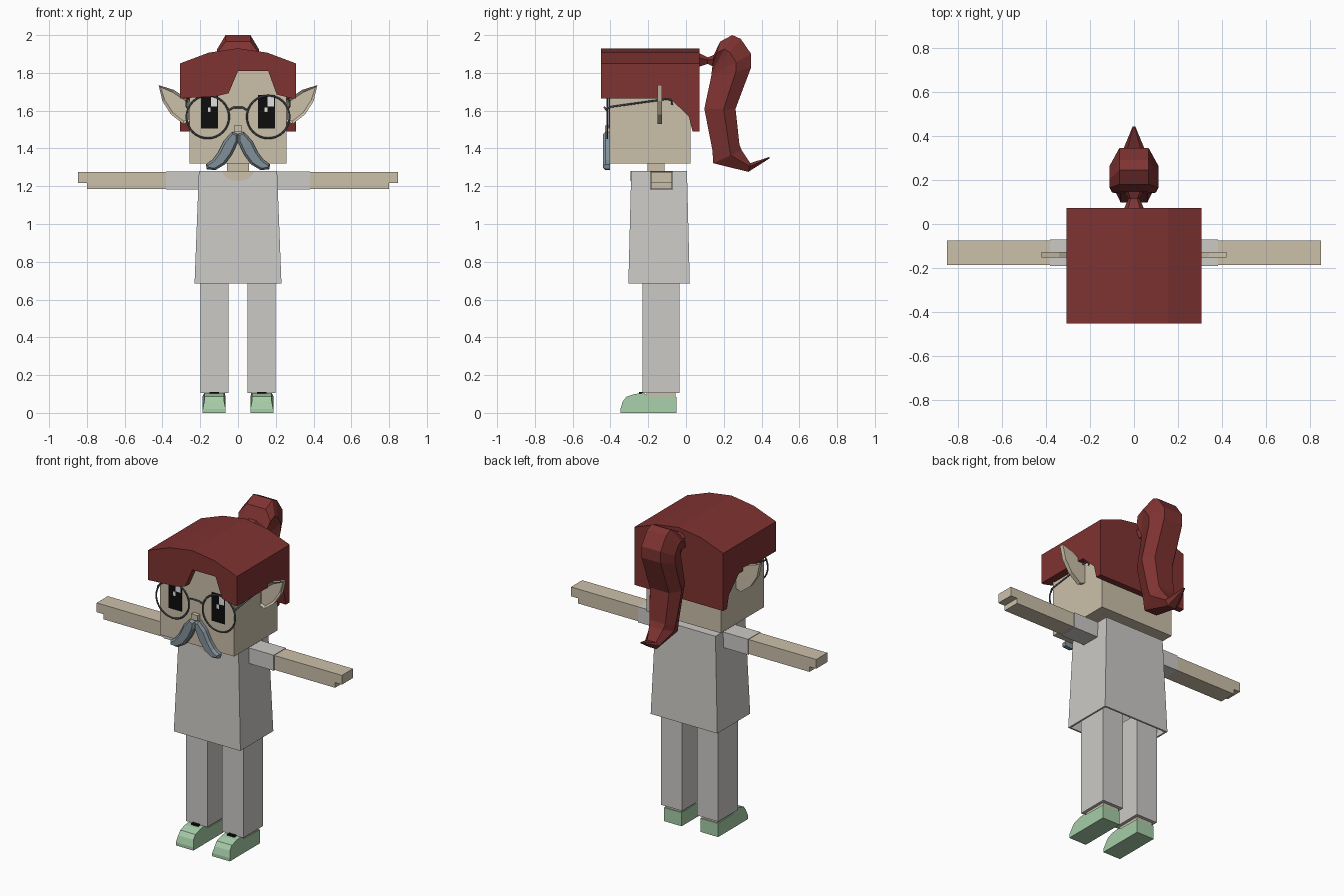
import bpy, bmesh, math
from mathutils import Vector

cube = bpy.data.objects.get("Cube")
if cube:
    bpy.data.objects.remove(cube, do_unlink=True)


def material(name, r, g, b):
    m = bpy.data.materials.new(name)
    m.use_nodes = True
    m.diffuse_color = (r, g, b, 1)
    bsdf = next(n for n in m.node_tree.nodes if n.type == 'BSDF_PRINCIPLED')
    bsdf.inputs["Base Color"].default_value = (r, g, b, 1)
    bsdf.inputs["Roughness"].default_value = 0.8
    return m


SKIN = material("skin", 0.6, 0.53, 0.4)
CLOTH = material("pale_cloth", 0.6, 0.59, 0.565)
HAIR = material("red_hair", 0.21, 0.033, 0.031)
SHOE = material("mint_shoe", 0.38, 0.61, 0.39)
GREY = material("blue_grey_moustache", 0.22, 0.28, 0.32)
METAL = material("dark_metal", 0.09, 0.107, 0.127)
BLACK = material("black", 0.004, 0.004, 0.004)
WHITE = material("white", 0.75, 0.75, 0.75)


def finish(name, bm, mat):
    bmesh.ops.recalc_face_normals(bm, faces=bm.faces)
    me = bpy.data.meshes.new(name)
    bm.to_mesh(me)
    bm.free()
    me.materials.append(mat)
    ob = bpy.data.objects.new(name, me)
    bpy.context.scene.collection.objects.link(ob)
    return ob


def prism(name, pts, axis, a, b, mat, inset=0, depth=0):
    """Extrude a 2D outline along x (outline in y, z) or y (outline in x, z)."""
    bm = bmesh.new()
    place = (lambda p, t: (t, *p)) if axis == 'x' else (lambda p, t: (p[0], t, p[1]))
    lo = [bm.verts.new(place(p, a)) for p in pts]
    hi = [bm.verts.new(place(p, b)) for p in pts]
    front = bm.faces.new(lo)
    bm.faces.new(hi)
    for i in range(len(pts)):
        j = (i + 1) % len(pts)
        bm.faces.new((lo[i], lo[j], hi[j], hi[i]))
    bmesh.ops.recalc_face_normals(bm, faces=bm.faces)
    if inset:
        bmesh.ops.inset_region(bm, faces=[front], thickness=inset, depth=depth)
    return finish(name, bm, mat)


def box(name, x, y, z, mat):
    outline = [(y[0], z[0]), (y[1], z[0]), (y[1], z[1]), (y[0], z[1])]
    return prism(name, outline, 'x', x[0], x[1], mat)


def side_box(name, s, x, y, z, mat):
    return box(name, (s * x[0], s * x[1]), y, z, mat)


def apply_modifier(ob, mod):
    bpy.context.view_layer.objects.active = ob
    bpy.ops.object.modifier_apply(modifier=mod.name)


def wire(name, pts, radius, mat):
    cu = bpy.data.curves.new(name, 'CURVE')
    cu.dimensions = '3D'
    cu.bevel_depth = radius
    cu.bevel_resolution = 1
    sp = cu.splines.new('POLY')
    sp.points.add(len(pts) - 1)
    for p, co in zip(sp.points, pts):
        p.co = (*co, 1)
    cu.materials.append(mat)
    ob = bpy.data.objects.new(name, cu)
    bpy.context.scene.collection.objects.link(ob)
    bpy.ops.object.select_all(action='DESELECT')
    ob.select_set(True)
    bpy.context.view_layer.objects.active = ob
    bpy.ops.object.convert(target='MESH')


# Head, neck and nose
box("head", (-0.257, 0.257), (-0.405, 0.024), (1.32, 1.815), SKIN)
box("neck", (-0.058, 0.058), (-0.205, -0.115), (1.2, 1.33), SKIN)
box("nose", (-0.022, 0.022), (-0.43, -0.4), (1.487, 1.522), SKIN)

# Shirt: tapered shell, open at the hem
bm = bmesh.new()
rings = []
for z, x, y0, y1 in ((0.685, 0.23, -0.305, 0.02), (1.28, 0.207, -0.29, 0.005)):
    rings.append([bm.verts.new((px, py, z)) for px, py in ((-x, y0), (x, y0), (x, y1), (-x, y1))])
for i in range(4):
    j = (i + 1) % 4
    bm.faces.new((rings[0][i], rings[0][j], rings[1][j], rings[1][i]))
bm.faces.new(rings[1])
shirt = finish("shirt", bm, CLOTH)
mod = shirt.modifiers.new("thickness", 'SOLIDIFY')
mod.thickness = 0.015
apply_modifier(shirt, mod)

# Neckline scoop
scoop = [(0.083 * math.cos(t), 1.281 - 0.053 * math.sin(t))
         for t in (math.pi * i / 8 for i in range(9))]
prism("neckline", scoop, 'y', -0.295, -0.287, SKIN)

# Limbs, shoes, ears, moustache halves
shoe_outline = [(-0.05, 0), (-0.05, 0.085), (-0.2, 0.088), (-0.225, 0.105), (-0.27, 0.1),
                (-0.315, 0.086), (-0.335, 0.06), (-0.347, 0.02), (-0.347, 0)]
ear_outline = [(0.25, 1.655), (0.265, 1.66), (0.34, 1.71), (0.42, 1.735), (0.4, 1.65),
               (0.355, 1.58), (0.29, 1.53), (0.25, 1.545)]
moustache_outline = [(0, 1.475), (0.03, 1.488), (0.075, 1.44), (0.105, 1.38), (0.135, 1.34),
                     (0.17, 1.315), (0.165, 1.29), (0.12, 1.285), (0.07, 1.315),
                     (0.03, 1.37), (0, 1.435)]
for s, side in ((1, "left"), (-1, "right")):
    side_box(side + "_sleeve", s, (0.195, 0.38), (-0.19, -0.07), (1.182, 1.279), CLOTH)
    side_box(side + "_arm", s, (0.37, 0.8), (-0.185, -0.075), (1.186, 1.276), SKIN)
    side_box(side + "_fingers", s, (0.8, 0.847), (-0.185, -0.075), (1.218, 1.276), SKIN)
    side_box(side + "_leg", s, (0.051, 0.198), (-0.23, -0.035), (0.105, 0.76), CLOTH)
    side_box(side + "_ankle", s, (0.07, 0.18), (-0.21, -0.055), (0.07, 0.115), SKIN)
    side_box(side + "_shoe_lace", s, (0.1, 0.15), (-0.25, -0.22), (0.09, 0.111), BLACK)
    shoe = prism(side + "_shoe", shoe_outline, 'x', s * 0.065, s * 0.187, SHOE)
    for v in shoe.data.vertices:
        if v.co.y < -0.21 and v.co.z > 0.05:
            v.co.x = s * 0.126 + (v.co.x - s * 0.126) * 0.86
    mirrored = [(s * x, z) for x, z in ear_outline]
    prism(side + "_ear", mirrored, 'y', -0.152, -0.126, SKIN, 0.014, -0.01)
    mirrored = [(s * x, z) for x, z in moustache_outline]
    prism(side + "_moustache", mirrored, 'y', -0.425, -0.403, GREY, 0.012, 0.015)

    # Eyes, with the highlights on the same side of both
    cx = s * 0.15
    box(side + "_eye", (cx - 0.045, cx + 0.045), (-0.409, -0.402), (1.505, 1.682), BLACK)
    box(side + "_eye_highlight", (cx + 0.007, cx + 0.04), (-0.411, -0.404), (1.622, 1.676), WHITE)
    box(side + "_eye_spark", (cx - 0.01, cx + 0.005), (-0.411, -0.404), (1.592, 1.618), WHITE)

    # Glasses
    bpy.ops.mesh.primitive_torus_add(location=(s * 0.16, -0.417, 1.567),
                                     rotation=(math.pi / 2, 0, 0), major_radius=0.113,
                                     minor_radius=0.005, major_segments=32, minor_segments=6)
    rim = bpy.context.object
    rim.name = side + "_glasses_rim"
    rim.data.materials.append(METAL)
    bpy.ops.object.shade_smooth_by_angle()
    wire(side + "_glasses_arm", [(s * 0.262, -0.417, 1.61), (s * 0.272, -0.4, 1.62),
                                 (s * 0.272, -0.1, 1.662), (s * 0.272, -0.078, 1.655),
                                 (s * 0.272, -0.073, 1.63)], 0.005, METAL)

wire("glasses_bridge", [(-0.052, -0.417, 1.6), (-0.025, -0.432, 1.617), (0.025, -0.432, 1.617),
                        (0.052, -0.417, 1.6)], 0.005, METAL)

# Hair cap: arched block, hollowed for the head, trimmed at the sides and fringe
hair = prism("hair_cap", [(-0.307, 1.49), (0.307, 1.49), (0.307, 1.85), (0.155, 1.907),
                          (0, 1.93), (-0.155, 1.907), (-0.307, 1.85)], 'y', -0.45, 0.072, HAIR)
cutters = [
    prism("side_trim", [(-0.6, 1.4), (-0.6, 1.665), (-0.085, 1.665), (0.015, 1.57),
                        (0.034, 1.49), (0.034, 1.4)], 'x', -0.5, 0.5, HAIR),
    box("head_hollow", (-0.258, 0.258), (-0.407, 0.026), (1.38, 1.817), HAIR),
    prism("fringe_trim", [(-0.29, 1.6), (-0.29, 1.666), (-0.12, 1.675), (-0.05, 1.692),
                          (0, 1.81), (0.16, 1.81), (0.205, 1.685), (0.29, 1.664),
                          (0.29, 1.6)], 'y', -0.5, -0.39, HAIR)]
for c in cutters:
    c.hide_render = True
    mod = hair.modifiers.new(c.name, 'BOOLEAN')
    mod.operation = 'DIFFERENCE'
    mod.solver = 'EXACT'
    mod.object = c
    apply_modifier(hair, mod)
    bpy.data.objects.remove(c, do_unlink=True)


def loft(name, sections, mat):
    """Six-sided tube through (inner y, inner z, outer y, outer z, half width) sections."""
    bm = bmesh.new()
    loops = []
    for y0, z0, y1, z1, w in sections:
        a, b = Vector((0, y0, z0)), Vector((0, y1, z1))
        mid = a.lerp(b, 0.62)
        ring = []
        for base, x in ((a, -0.55), (a, 0.55), (mid, 1), (b, 0.6), (b, -0.6), (mid, -1)):
            ring.append(bm.verts.new(base + Vector((x * w, 0, 0))))
        loops.append(ring)
    for r, q in zip(loops, loops[1:]):
        for i in range(6):
            j = (i + 1) % 6
            bm.faces.new((r[i], r[j], q[j], q[i]))
    bm.faces.new(loops[0])
    bm.faces.new(loops[-1])
    return finish(name, bm, mat)


# Ponytail and its knot
loft("ponytail_knot", [(0.06, 1.83, 0.06, 1.91, 0.05), (0.115, 1.848, 0.115, 1.882, 0.025),
                       (0.16, 1.825, 0.16, 1.9, 0.055)], HAIR)
loft("ponytail", [(0.138, 1.82, 0.145, 1.89, 0.1), (0.137, 1.81, 0.18, 1.965, 0.11),
                  (0.136, 1.805, 0.245, 2.0, 0.11), (0.135, 1.795, 0.29, 1.98, 0.11),
                  (0.134, 1.785, 0.345, 1.9, 0.11), (0.13, 1.765, 0.345, 1.83, 0.11),
                  (0.097, 1.61, 0.262, 1.61, 0.11), (0.14, 1.39, 0.283, 1.42, 0.09),
                  (0.144, 1.322, 0.295, 1.39, 0.08), (0.33, 1.276, 0.34, 1.322, 0.05),
                  (0.442, 1.347, 0.442, 1.355, 0.006)], HAIR)
